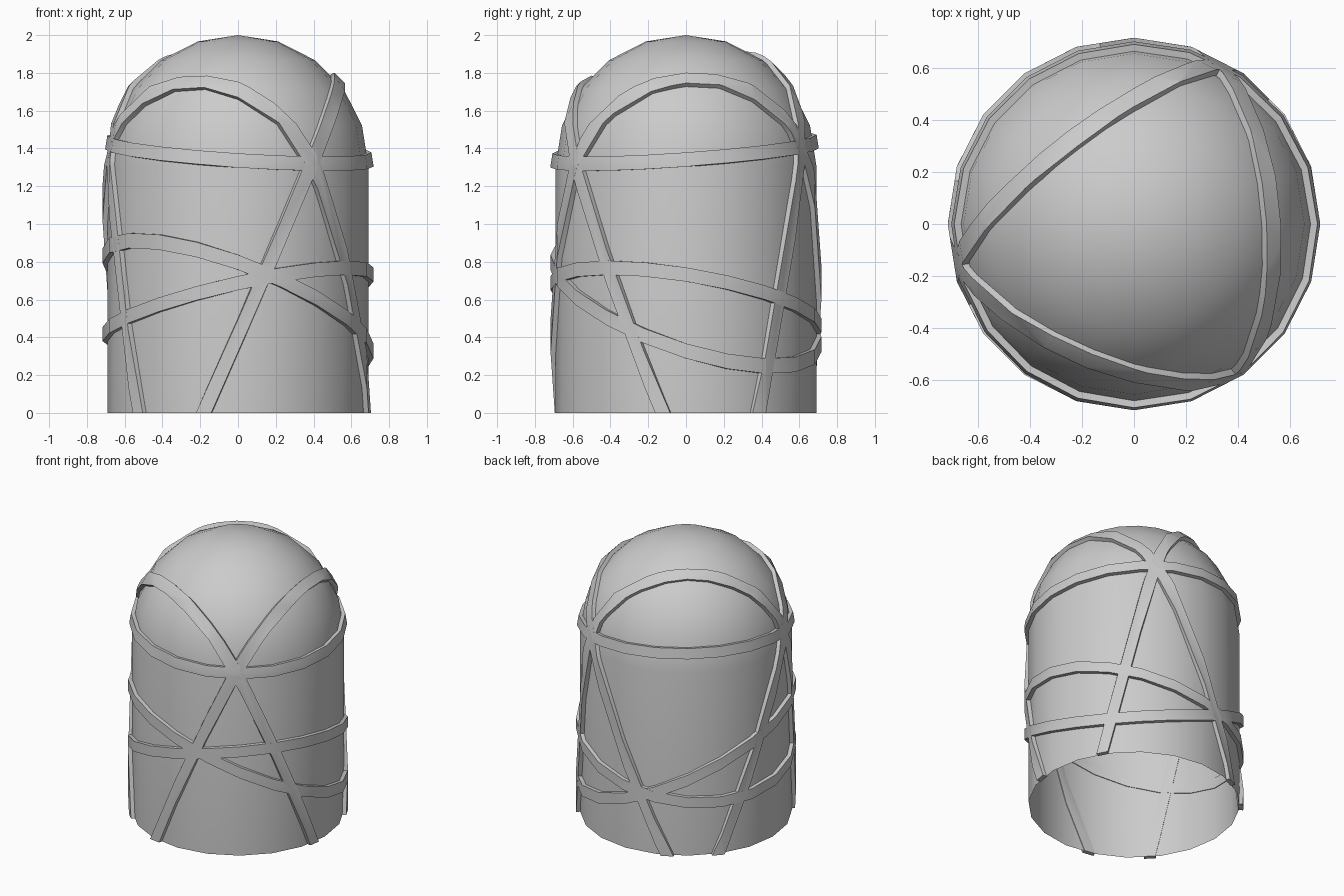
import bpy, bmesh
from math import sin, cos, pi
from mathutils import Vector

if "Cube" in bpy.data.objects:
    bpy.data.objects.remove(bpy.data.objects["Cube"])

SIDES, BASE_H = 20, 1.31


def capsule(r, rows=5):
    """Open-bottomed cylinder with a hemispherical top, normals outward."""
    bm = bmesh.new()
    pts = [(r, 0, 0)]
    pts += [(r * cos(i * pi / 2 / rows), 0, BASE_H + r * sin(i * pi / 2 / rows))
            for i in range(rows + 1)]
    verts = [bm.verts.new(p) for p in pts]
    edges = [bm.edges.new(p) for p in zip(verts, verts[1:])]
    bmesh.ops.spin(bm, geom=verts + edges, cent=(0, 0, 0), axis=(0, 0, 1),
                   angle=2 * pi, steps=SIDES, use_duplicate=False)
    bmesh.ops.remove_doubles(bm, verts=bm.verts, dist=0.001)
    bm.normal_update()
    centre = Vector((0, 0, 0.8))
    if sum((f.calc_center_median() - centre).dot(f.normal) for f in bm.faces) < 0:
        bmesh.ops.reverse_faces(bm, faces=bm.faces)
    return bm


def finish(bm, name):
    bm.normal_update()
    mesh = bpy.data.meshes.new(name)
    bm.to_mesh(mesh)
    bm.free()
    ob = bpy.data.objects.new(name, mesh)
    bpy.context.collection.objects.link(ob)
    bpy.ops.object.select_all(action='DESELECT')
    ob.select_set(True)
    bpy.context.view_layer.objects.active = ob
    return ob


def band(name, normal, d, width=0.072):
    """Raised strap: the slice of the capsule around the plane normal.p = d."""
    n = Vector(normal)
    p = n * d / n.length_squared
    n.normalize()
    bm = capsule(0.701)
    for s in (1, -1):
        bmesh.ops.bisect_plane(bm, geom=bm.verts[:] + bm.edges[:] + bm.faces[:],
                               plane_co=p + n * s * width / 2, plane_no=n * s,
                               clear_outer=True)
    ob = finish(bm, name)
    mod = ob.modifiers.new("thickness", 'SOLIDIFY')
    mod.thickness = 0.032
    mod.offset = 0
    bpy.ops.object.modifier_apply(modifier=mod.name)
    bpy.ops.object.shade_smooth_by_angle(angle=0.5)


# thin domed shell
finish(capsule(0.69), "domed_shell")
bpy.ops.object.shade_smooth_by_angle(angle=0.6)

# nearly level hoops
band("upper_hoop", (0.065, -0.072, 1), 1.385)
band("falling_hoop", (0.36, 0.31, 1), 0.58)
band("rising_hoop", (-0.225, 0.16, 1), 0.575)

# steep straps that cross over the dome
band("right_strap", (1, 0.087, -0.434), -0.238)
band("front_strap", (0.443, 1, 0.442), 0.181)
band("back_strap", (-0.76, 1, -0.2985), -0.065)
